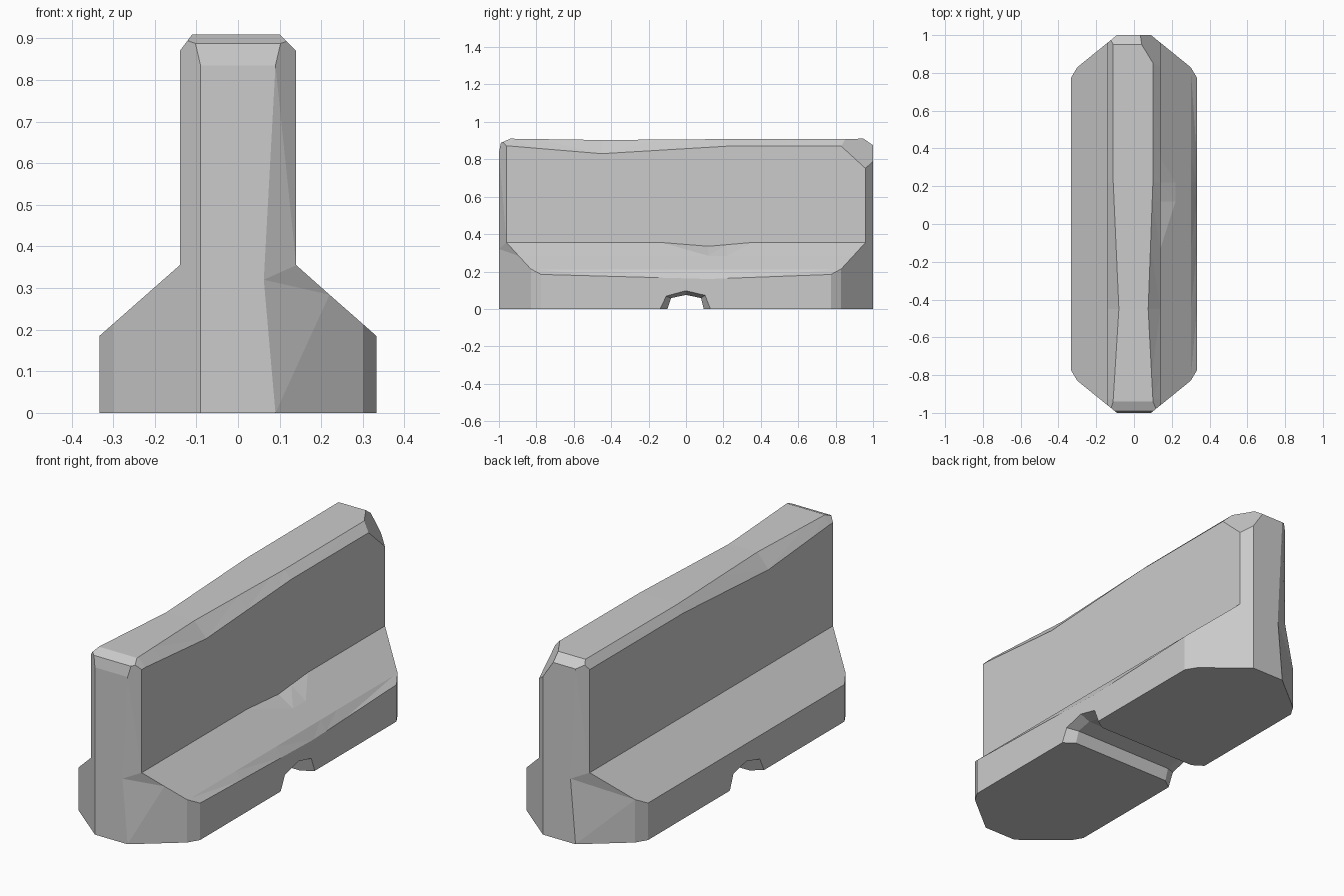
import bpy, bmesh
from mathutils import Vector

if "Cube" in bpy.data.objects:
    bpy.data.objects.remove(bpy.data.objects["Cube"])


def lerp(y, pts):
    """Piecewise linear value along the barrier."""
    for (a, va), (b, vb) in zip(pts, pts[1:]):
        if y <= b:
            return va + (vb - va) * (y - a) / (b - a)
    return pts[-1][1]


def loft(name, rings):
    """Closed solid through matching cross-sections."""
    bm = bmesh.new()
    vs = [[bm.verts.new(p) for p in r] for r in rings]
    n = len(vs[0])
    for a, b in zip(vs, vs[1:]):
        for i in range(n):
            j = (i + 1) % n
            bm.faces.new((a[i], a[j], b[j], b[i]))
    bm.faces.new(vs[0])
    bm.faces.new(vs[-1])
    bmesh.ops.recalc_face_normals(bm, faces=bm.faces)
    return bm


def to_object(bm, name):
    bmesh.ops.recalc_face_normals(bm, faces=bm.faces)
    me = bpy.data.meshes.new(name)
    bm.to_mesh(me)
    bm.free()
    ob = bpy.data.objects.new(name, me)
    bpy.context.collection.objects.link(ob)
    return ob


def cut(bm, co, no):
    """Slice off everything on the normal side and cap it."""
    geom = bm.verts[:] + bm.edges[:] + bm.faces[:]
    bmesh.ops.bisect_plane(bm, geom=geom, dist=1e-5, plane_co=co,
                           plane_no=Vector(no).normalized(), clear_outer=True)
    edges = [e for e in bm.edges if e.is_boundary]
    if edges:
        bmesh.ops.edgeloop_fill(bm, edges=edges)
    bmesh.ops.recalc_face_normals(bm, faces=bm.faces)


# Stepped cross-section with worn edges along the length
def section(y):
    rim = lerp(y, [(-1, .87), (-.93, .87), (-.45, .83), (.22, .87), (1, .87)])
    right = lerp(y, [(-1, .10), (-.93, .10), (-.45, .075), (.22, .10), (1, .10)])
    left = lerp(y, [(-1, -.11), (-.93, -.11), (-.45, -.08), (.22, -.11), (1, -.11)])
    lip = lerp(y, [(-1, .185), (-.8, .185), (.12, .16), (.8, .185), (1, .185)])
    top = lerp(y, [(-1, .91), (-.93, .91), (-.45, .903), (.22, .908), (1, .91)])
    crease = lerp(y, [(-1, .355), (-.13, .355), (.12, .335), (.35, .355), (1, .355)])
    pts = [(.333, 0), (.333, lip), (.302, .212), (.22, .284), (.14, crease),
           (.14, rim), (right, top), (left, top), (-.14, rim),
           (-.14, .355), (-.333, .185), (-.333, 0)]
    return [(x, y, z) for x, z in pts]


bm = loft("barrier", [section(y) for y in (-1, -.93, -.8, -.45, -.13, .12, .22, .35, .8, 1)])
bmesh.ops.triangulate(bm, faces=[f for f in bm.faces if len(f.verts) == 4],
                      quad_method='LONG_EDGE')

# Bevelled vertical corners
for sx in (1, -1):
    for sy in (1, -1):
        cut(bm, (.30 * sx, .83 * sy, 0), (.17 * sx, .21 * sy, 0))
        cut(bm, (.333 * sx, .775 * sy, 0), (.055 * sx, .033 * sy, 0))

# Top end bevels and the chipped rear corner
cut(bm, (0, -1, .835), (0, -.053, .01))
cut(bm, (0, -.99, .888), (0, -.022, .05))
cut(bm, (0, 1, .875), (0, .035, .05))
cut(bm, (.14, .83, .87), (.0163, .0099, .0108))

bmesh.ops.dissolve_limit(bm, angle_limit=.004, verts=bm.verts, edges=bm.edges)

# Worn kink in two opposite end edges
for s in (1, -1):
    for e in list(bm.edges):
        a, b = e.verts
        if all(abs(v.co.y + s) < .003 and abs(v.co.x - .09 * s) < .006 for v in (a, b)) \
                and abs(a.co.z - b.co.z) > .4:
            lo = a if a.co.z < b.co.z else b
            t = (.32 - lo.co.z) / e.calc_length()
            v = bmesh.ops.bisect_edges(bm, edges=[e], cuts=1,
                                       edge_percents={e: t if lo == a else 1 - t})
            for g in v["geom_split"]:
                if isinstance(g, bmesh.types.BMVert):
                    g.co = (.062 * s, -s, .32)
            break
bmesh.ops.triangulate(bm, faces=bm.faces)
barrier = to_object(bm, "concrete_barrier")

# Drain channel, flared at both mouths
wide = [(-.145, -.002), (-.11, .07), (0, .10), (.105, .075), (.135, -.002)]
narrow = [(-.10, -.002), (-.08, .058), (0, .075), (.08, .058), (.095, -.002)]


def mouth(x, pts):
    return [(x, pts[0][0], -.05)] + [(x, y, z) for y, z in pts] + [(x, pts[-1][0], -.05)]


cutter = to_object(loft("c", [mouth(-.34, wide), mouth(-.28, narrow),
                              mouth(.28, narrow), mouth(.34, wide)]), "channel_cutter")
cutter.hide_render = True
mod = barrier.modifiers.new("channel", 'BOOLEAN')
mod.operation = 'DIFFERENCE'
mod.solver = 'EXACT'
mod.object = cutter
bpy.context.view_layer.objects.active = barrier
barrier.select_set(True)
bpy.ops.object.modifier_apply(modifier=mod.name)
bpy.data.objects.remove(cutter)
